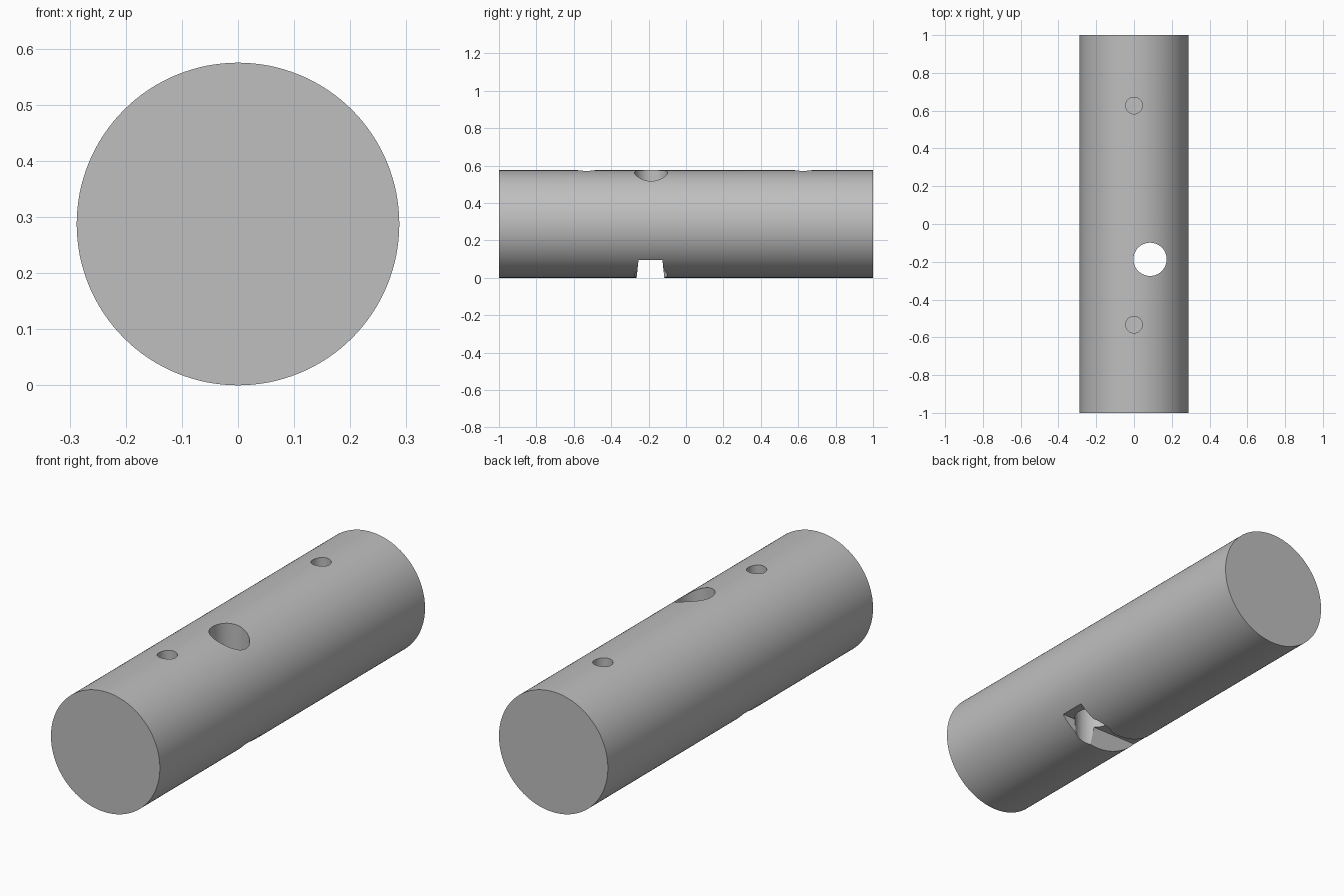
import bpy
import bmesh
import math

RADIUS = 0.2875
LENGTH = 2.0
HOLE_Y = -0.187

if "Cube" in bpy.data.objects:
    bpy.data.objects.remove(bpy.data.objects["Cube"], do_unlink=True)

# Single plain metal colour
metal = bpy.data.materials.new("plain grey metal")
metal.use_nodes = True
grey = (0.52, 0.52, 0.52, 1)
metal.diffuse_color = grey
metal.node_tree.nodes["Principled BSDF"].inputs["Base Color"].default_value = grey


def cylinder(name, radius, depth, location, sides, rotation=(0, 0, 0)):
    bpy.ops.mesh.primitive_cylinder_add(vertices=sides, radius=radius, depth=depth,
                                        location=location, rotation=rotation)
    obj = bpy.context.object
    obj.name = name
    obj.data.materials.append(metal)
    return obj


def drill(name, x, y, radius, bottom, top=0.7):
    return cylinder(name, radius, top - bottom, (x, y, (top + bottom) / 2), 64)


def slot(name, y, half_bottom, half_top, height):
    # Trapezoid profile swept across the shaft, continuing its slope below ground
    low = -0.1
    half_low = half_bottom + (half_bottom - half_top) * -low / height
    profile = [(-half_low, low), (half_low, low), (half_top, height), (-half_top, height)]
    bm = bmesh.new()
    face = bm.faces.new([bm.verts.new((-0.4, y + dy, z)) for dy, z in profile])
    new = bmesh.ops.extrude_face_region(bm, geom=[face])["geom"]
    bmesh.ops.translate(bm, vec=(0.8, 0, 0),
                        verts=[v for v in new if isinstance(v, bmesh.types.BMVert)])
    bmesh.ops.recalc_face_normals(bm, faces=bm.faces)
    mesh = bpy.data.meshes.new(name)
    bm.to_mesh(mesh)
    bm.free()
    mesh.materials.append(metal)
    obj = bpy.data.objects.new(name, mesh)
    bpy.context.collection.objects.link(obj)
    return obj


# Solid round shaft lying front to back
shaft = cylinder("shaft", RADIUS, LENGTH, (0, 0, RADIUS), 128, (math.pi / 2, 0, 0))

# Offset through hole, two blind holes and the cross slot underneath
cutters = [
    drill("through_hole_cutter", 0.085, HOLE_Y, 0.088, -0.1),
    drill("front_blind_hole_cutter", 0, -0.533, 0.044, 0.3),
    drill("back_blind_hole_cutter", 0, 0.627, 0.044, 0.3),
    slot("cross_slot_cutter", HOLE_Y - 0.003, 0.074, 0.064, 0.095),
]

bpy.ops.object.select_all(action="DESELECT")
shaft.select_set(True)
bpy.context.view_layer.objects.active = shaft
for cutter in cutters:
    cut = shaft.modifiers.new(cutter.name, "BOOLEAN")
    cut.operation = "DIFFERENCE"
    cut.solver = "EXACT"
    cut.object = cutter
    bpy.ops.object.modifier_apply(modifier=cut.name)

# The cuts are baked in, so the cutters are no longer needed
for cutter in cutters:
    bpy.data.objects.remove(cutter, do_unlink=True)

bpy.ops.object.shade_smooth_by_angle(angle=math.radians(30))
